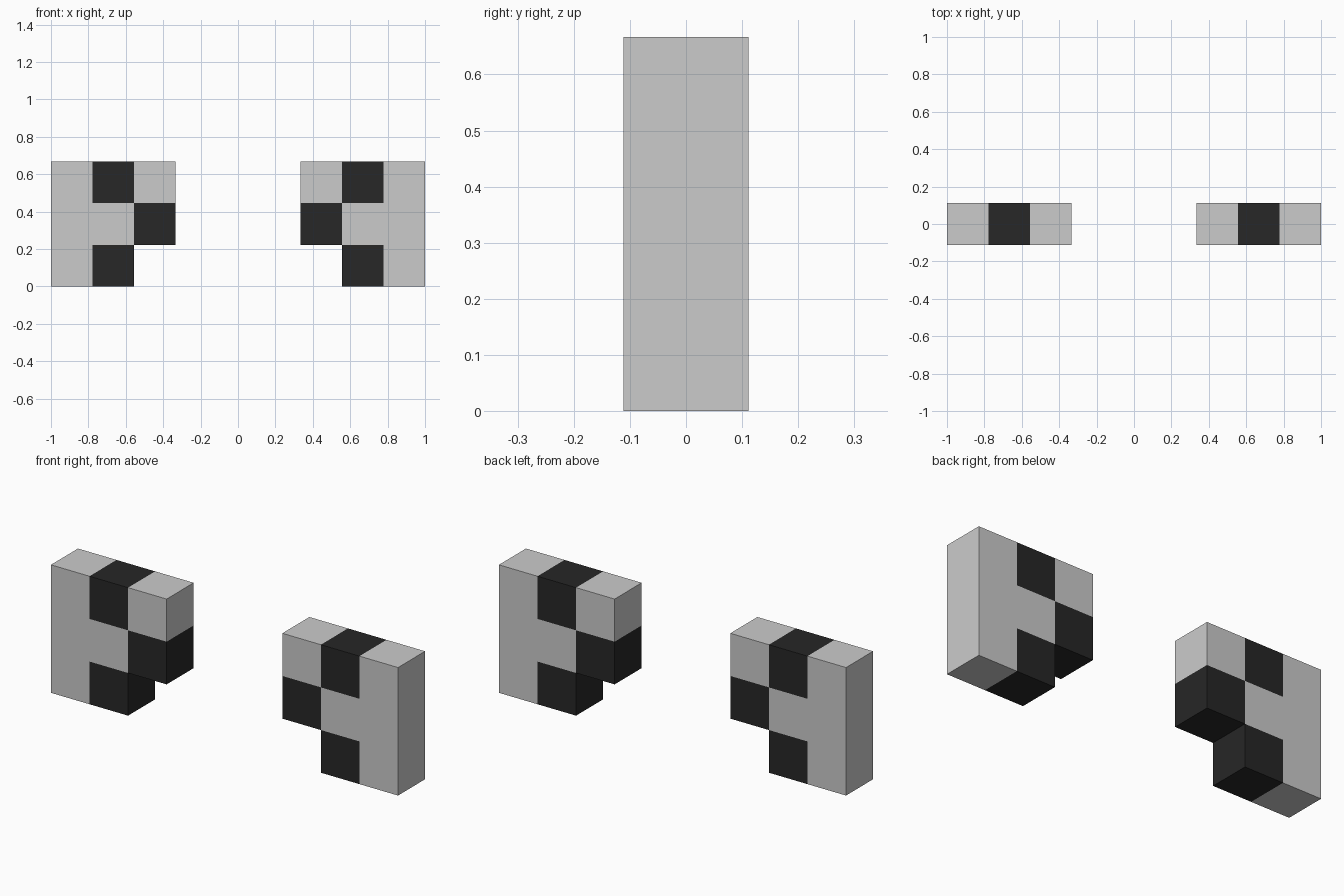
import bpy, bmesh

if "Cube" in bpy.data.objects:
    bpy.data.objects.remove(bpy.data.objects["Cube"])

U = 2 / 9          # edge length of one block
H = U / 2          # half depth

black = bpy.data.materials.new("black")
black.diffuse_color = (0.02, 0.02, 0.02, 1)
black.use_nodes = True
black.node_tree.nodes["Principled BSDF"].inputs["Base Color"].default_value = black.diffuse_color


def slab(name, outline, side, material=None):
    """Extrude an outline given in block units (outer edge = 0) through the depth."""
    bm = bmesh.new()
    verts = [bm.verts.new((side * (1 - c * U), -H, r * U)) for c, r in outline]
    face = bm.faces.new(verts)
    ext = bmesh.ops.extrude_face_region(bm, geom=[face])
    moved = [g for g in ext["geom"] if isinstance(g, bmesh.types.BMVert)]
    bmesh.ops.translate(bm, verts=moved, vec=(0, 2 * H, 0))
    bmesh.ops.recalc_face_normals(bm, faces=bm.faces)
    mesh = bpy.data.meshes.new(name)
    bm.to_mesh(mesh)
    bm.free()
    if material:
        mesh.materials.append(material)
    obj = bpy.data.objects.new(name, mesh)
    bpy.context.collection.objects.link(obj)


def block(name, c, r, side, material=None):
    slab(name, [(c, r), (c + 1, r), (c + 1, r + 1), (c, r + 1)], side, material)


for label, side in (("left", -1), ("right", 1)):
    # grey outer post with its middle stub
    slab(label + "_post", [(0, 0), (1, 0), (1, 1), (2, 1), (2, 2), (1, 2), (1, 3), (0, 3)], side)
    # grey inner top corner
    block(label + "_top_corner", 2, 2, side)
    # black blocks
    block(label + "_black_top", 1, 2, side, black)
    block(label + "_black_middle", 2, 1, side, black)
    block(label + "_black_bottom", 1, 0, side, black)
